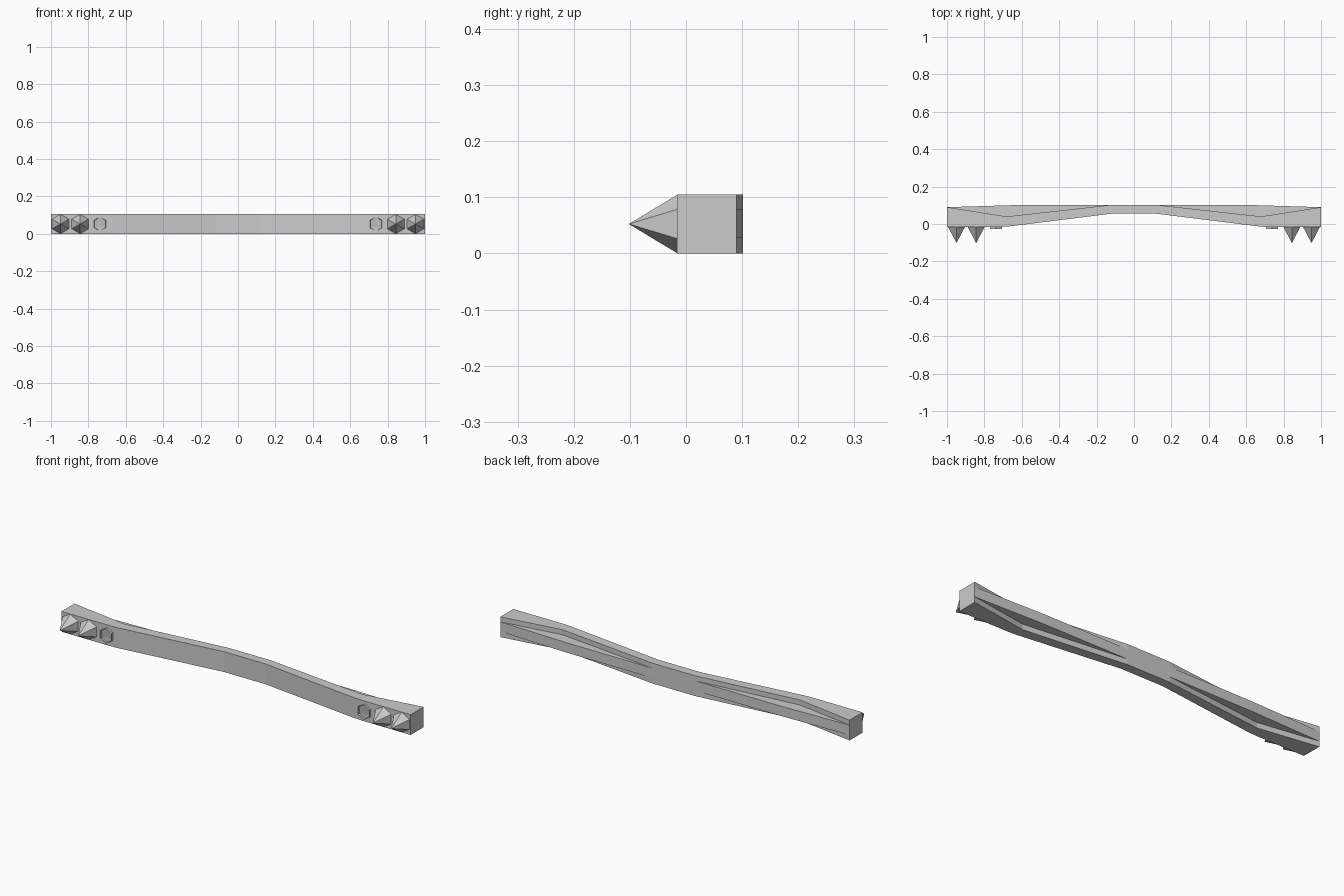
import bpy, bmesh, math
from mathutils import Matrix

if "Cube" in bpy.data.objects:
    bpy.data.objects.remove(bpy.data.objects["Cube"])

H = 0.105
MID = H / 2
FRONT = -0.016


def finish(name, bm):
    bmesh.ops.recalc_face_normals(bm, faces=bm.faces)
    me = bpy.data.meshes.new(name)
    bm.to_mesh(me)
    bm.free()
    ob = bpy.data.objects.new(name, me)
    bpy.context.collection.objects.link(ob)
    return ob


def prism(bm, outline, z0, z1):
    # Extrude a plan outline (x, y) between two heights
    face = bm.faces.new([bm.verts.new((x, y, z0)) for x, y in outline])
    ext = bmesh.ops.extrude_face_region(bm, geom=[face])["geom"]
    bmesh.ops.translate(bm, vec=(0, 0, z1 - z0),
                        verts=[g for g in ext if isinstance(g, bmesh.types.BMVert)])


def mirrored(half):
    return half + [(-x, y) for x, y in reversed(half)]


# Bowed bar
bm = bmesh.new()
front = mirrored([(-0.12, 0.055), (-0.67, FRONT + 0.003), (-0.72, FRONT), (-1, FRONT)])
back = [(1, 0.09), (0.6, 0.102), (-0.6, 0.102), (-1, 0.09)]
left, right = front[:4], front[4:]
prism(bm, left[::-1] + right[::-1] + back, 0, H)
bar = finish("bar", bm)

# Recesses above and below the middle rib on the back
bm = bmesh.new()
notch = [(1.02, 0.0931), (0.68, 0.04), (0.10, 0.1045), (0.10, 0.2), (1.02, 0.2)]
for s in (-1, 1):
    for z0, z1 in ((-0.05, 0.028), (0.079, 0.2)):
        prism(bm, [(s * x, y) for x, y in notch], z0, z1)
cutter = finish("recess_cutter", bm)
cutter.hide_render = True
mod = bar.modifiers.new("recesses", "BOOLEAN")
mod.operation = "DIFFERENCE"
mod.solver = "EXACT"
mod.object = cutter
bpy.context.view_layer.objects.active = bar
bpy.ops.object.modifier_apply(modifier=mod.name)
bpy.data.objects.remove(cutter)


def hex_part(name, x, r_base, r_tip, y_tip):
    # Six-sided part pointing to -y with a corner upward
    bm = bmesh.new()
    base = FRONT + 0.001
    bmesh.ops.create_cone(bm, cap_ends=True, segments=6, radius1=r_base,
                          radius2=r_tip, depth=base - y_tip)
    bm.transform(Matrix.Translation((x, (base + y_tip) / 2, MID))
                 @ Matrix.Rotation(math.pi / 2, 4, "X"))
    top = max(v.co.z for v in bm.verts) - MID
    if top < r_base * 0.95:
        bm.transform(Matrix.Translation((x, 0, MID)) @ Matrix.Rotation(math.pi / 6, 4, "Y")
                     @ Matrix.Translation((-x, 0, -MID)))
    if r_tip > 0:
        # Shallow socket in the bolt head
        cap = min(bm.faces, key=lambda f: f.calc_center_median().y)
        bmesh.ops.inset_individual(bm, faces=[cap], thickness=0.005)
        bmesh.ops.translate(bm, vec=(0, 0.007, 0), verts=cap.verts)
    return finish(name, bm)


# Spikes and bolt heads at both ends
for side, s in (("left", -1), ("right", 1)):
    hex_part(f"outer_spike_{side}", s * 0.949, 0.0525, 0, -0.102)
    hex_part(f"inner_spike_{side}", s * 0.844, 0.0525, 0, -0.102)
    hex_part(f"bolt_head_{side}", s * 0.738, 0.038, 0.038, -0.026)
